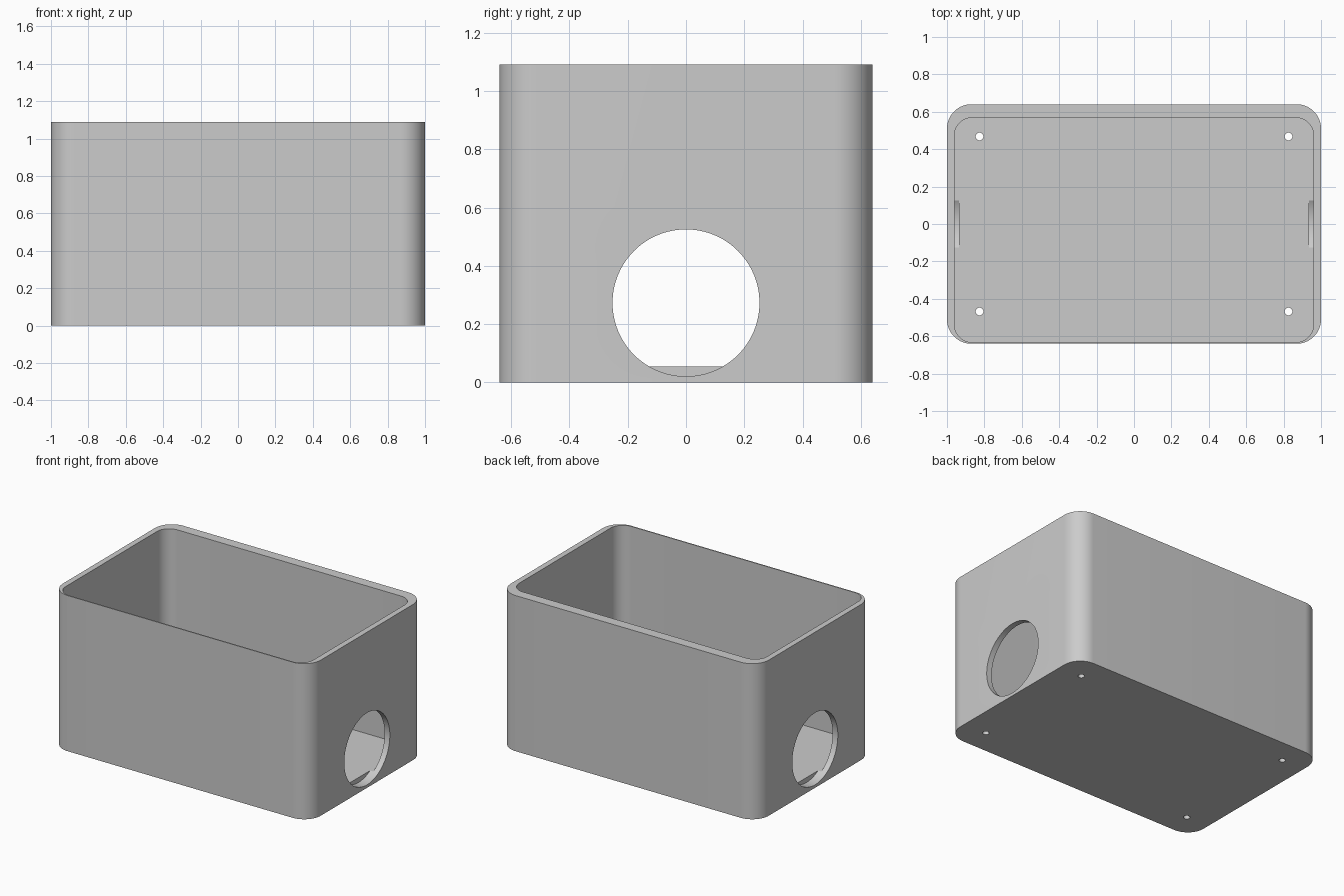
import bpy, bmesh, math

if "Cube" in bpy.data.objects:
    bpy.data.objects.remove(bpy.data.objects["Cube"])

HEIGHT, FLOOR = 1.09, 0.055


def rounded_prism(name, x0, x1, y0, y1, z0, z1, radius, steps=16):
    """Upright block with rounded vertical corners."""
    corners = [(x1 - radius, y1 - radius), (x0 + radius, y1 - radius),
               (x0 + radius, y0 + radius), (x1 - radius, y0 + radius)]
    bm = bmesh.new()
    ring = []
    for q, (cx, cy) in enumerate(corners):
        for i in range(steps + 1):
            a = math.pi / 2 * (q + i / steps)
            ring.append(bm.verts.new((cx + radius * math.cos(a),
                                      cy + radius * math.sin(a), z0)))
    base = bm.faces.new(ring)
    top = bmesh.ops.extrude_face_region(bm, geom=[base])
    verts = [g for g in top["geom"] if isinstance(g, bmesh.types.BMVert)]
    bmesh.ops.translate(bm, verts=verts, vec=(0, 0, z1 - z0))
    bmesh.ops.recalc_face_normals(bm, faces=bm.faces)
    mesh = bpy.data.meshes.new(name)
    bm.to_mesh(mesh)
    bm.free()
    obj = bpy.data.objects.new(name, mesh)
    bpy.context.collection.objects.link(obj)
    return obj


def cylinder(name, radius, depth, location, sides, rotation=(0, 0, 0)):
    bpy.ops.mesh.primitive_cylinder_add(vertices=sides, radius=radius, depth=depth,
                                        location=location, rotation=rotation)
    obj = bpy.context.object
    obj.name = name
    return obj


# Outer shell
box = rounded_prism("open_box", -1, 1, -0.64, 0.64, 0, HEIGHT, 0.13)

# Cavity, set towards the thin front wall
cutters = [rounded_prism("cavity_cutter", -0.96, 0.96, -0.632, 0.568,
                         FLOOR, HEIGHT + 0.1, 0.094)]

# Round side openings, which also notch the floor, and four screw holes
for sx in (-1, 1):
    cutters.append(cylinder("side_opening_cutter", 0.252, 0.265, (sx * 1.0675, 0, 0.273),
                            96, (0, math.pi / 2, 0)))
    for sy in (-1, 1):
        cutters.append(cylinder("screw_hole_cutter", 0.021, 0.3,
                                (sx * 0.826, sy * 0.468, 0), 24))

for cutter in cutters:
    mod = box.modifiers.new(cutter.name, 'BOOLEAN')
    mod.operation = 'DIFFERENCE'
    mod.solver = 'EXACT'
    mod.object = cutter

# Apply the cuts and clear the cutters
bpy.ops.object.select_all(action='DESELECT')
box.select_set(True)
bpy.context.view_layer.objects.active = box
for mod in list(box.modifiers):
    bpy.ops.object.modifier_apply(modifier=mod.name)
for cutter in cutters:
    bpy.data.objects.remove(cutter)

# Plain grey plastic
grey = bpy.data.materials.new("light_grey")
grey.diffuse_color = (0.6, 0.6, 0.6, 1)
grey.use_nodes = True
grey.node_tree.nodes["Principled BSDF"].inputs["Base Color"].default_value = grey.diffuse_color
box.data.materials.clear()
box.data.materials.append(grey)
for poly in box.data.polygons:
    poly.material_index = 0
bpy.ops.object.shade_smooth_by_angle(angle=math.radians(30))
